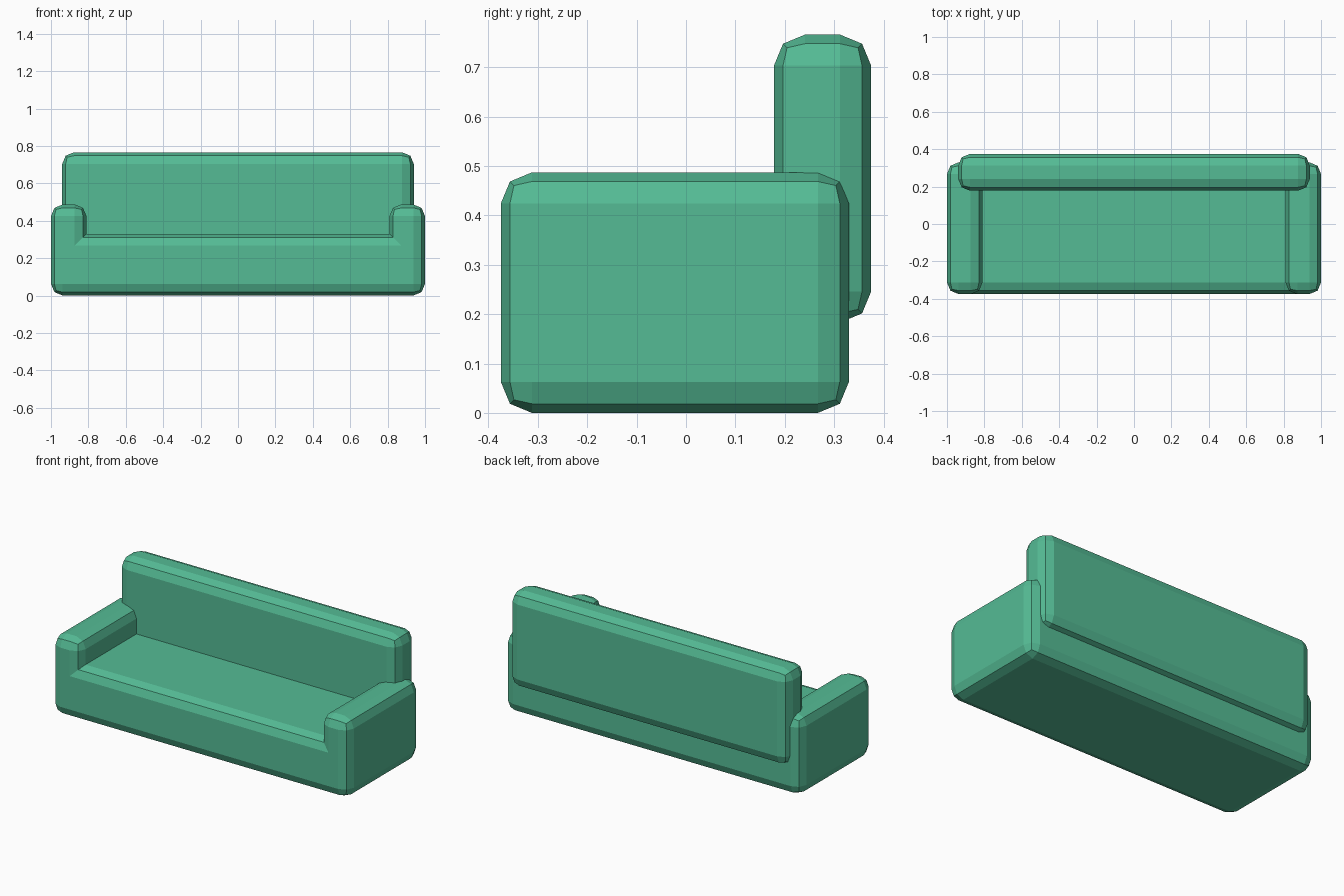
import bpy
import bmesh
from mathutils import Vector

cube = bpy.data.objects.get("Cube")
if cube:
    bpy.data.objects.remove(cube, do_unlink=True)

# Single upholstery colour
fabric = bpy.data.materials.new("green_fabric")
fabric.use_nodes = True
color = (0.09, 0.50, 0.30, 1.0)
fabric.diffuse_color = color
fabric.node_tree.nodes["Principled BSDF"].inputs["Base Color"].default_value = color

BEVEL = 0.063


def padded_extrusion(name, outline, y_front, y_back):
    """Extrude an x-z outline along y and round every convex edge."""
    bm = bmesh.new()
    front = bm.faces.new([bm.verts.new((x, y_front, z)) for x, z in outline])
    result = bmesh.ops.extrude_face_region(bm, geom=[front], use_keep_orig=True)
    moved = [g for g in result["geom"] if isinstance(g, bmesh.types.BMVert)]
    bmesh.ops.translate(bm, verts=moved, vec=Vector((0, y_back - y_front, 0)))
    bmesh.ops.recalc_face_normals(bm, faces=bm.faces)
    convex = [e for e in bm.edges if e.is_convex]
    bmesh.ops.bevel(bm, geom=convex, offset=BEVEL, offset_type='OFFSET',
                    segments=2, profile=0.5, affect='EDGES', clamp_overlap=True)
    bmesh.ops.recalc_face_normals(bm, faces=bm.faces)
    mesh = bpy.data.meshes.new(name)
    bm.to_mesh(mesh)
    bm.free()
    mesh.materials.append(fabric)
    obj = bpy.data.objects.new(name, mesh)
    bpy.context.collection.objects.link(obj)
    return obj


# Seat and both arms share one U-shaped body
half = [(1.0, 0.0), (1.0, 0.487), (0.81, 0.487), (0.81, 0.33)]
u_shape = half + [(-x, z) for x, z in reversed(half)]
padded_extrusion("seat_and_arms", u_shape, -0.375, 0.33)

# Backrest cushion set into the rear of the body
slab = [(0.94, 0.183), (0.94, 0.766), (-0.94, 0.766), (-0.94, 0.183)]
padded_extrusion("backrest", slab, 0.178, 0.375)
